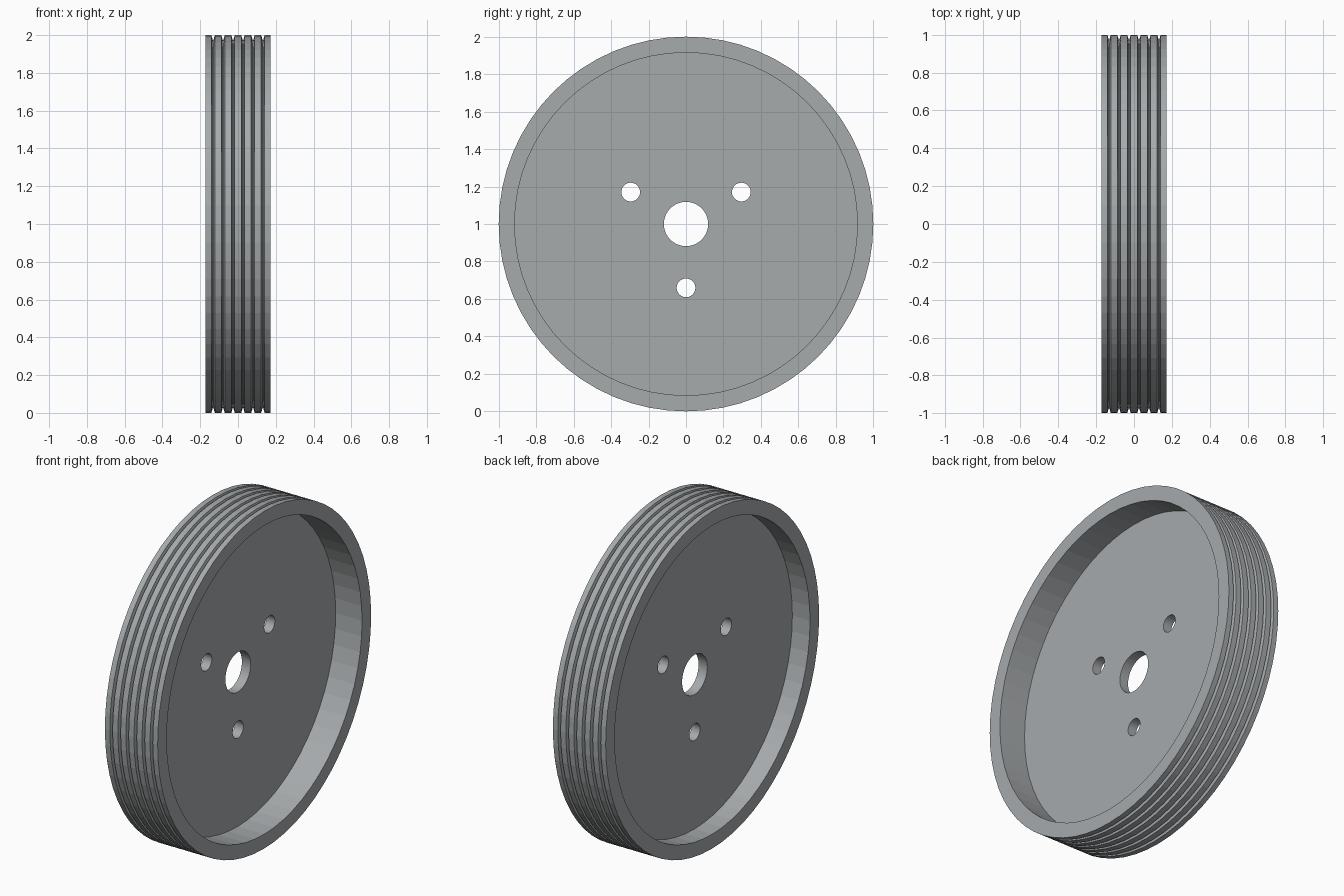
import bpy, bmesh
from math import cos, sin, pi, radians
from mathutils import Matrix

if "Cube" in bpy.data.objects:
    bpy.data.objects.remove(bpy.data.objects["Cube"])

HALF = 0.173            # half width along x
PITCH = 0.0527          # groove spacing
WEB = (-0.057, 0.0)     # web faces along x
SEGS = 64


def new_object(name, bm):
    bmesh.ops.recalc_face_normals(bm, faces=bm.faces)
    mesh = bpy.data.meshes.new(name)
    bm.to_mesh(mesh)
    bm.free()
    obj = bpy.data.objects.new(name, mesh)
    obj.location.z = 1
    bpy.context.collection.objects.link(obj)
    return obj


# dark steel
steel = bpy.data.materials.new("steel")
steel.diffuse_color = (0.385, 0.405, 0.415, 1)
steel.use_nodes = True
steel.node_tree.nodes["Principled BSDF"].inputs["Base Color"].default_value = steel.diffuse_color

# closed (x, radius) profile: grooved rim, recesses, web and centre bore
profile = [(-HALF, 1.0)]
for i in range(6):
    x = (i - 2.5) * PITCH
    profile += [(x - 0.009, 1.0), (x - 0.002, 0.975), (x + 0.002, 0.975), (x + 0.009, 1.0)]
profile += [(HALF, 1.0), (HALF, 0.915), (WEB[1], 0.915), (WEB[1], 0.118),
            (WEB[0], 0.118), (WEB[0], 0.915), (-HALF, 0.915)]

# pulley wheel, revolved around x
bm = bmesh.new()
rings = []
for s in range(SEGS):
    a = 2 * pi * s / SEGS
    rings.append([bm.verts.new((x, r * cos(a), r * sin(a))) for x, r in profile])
n = len(profile)
for s in range(SEGS):
    a, b = rings[s], rings[(s + 1) % SEGS]
    for i in range(n):
        j = (i + 1) % n
        bm.faces.new((a[i], a[j], b[j], b[i]))
wheel = new_object("pulley_wheel", bm)
wheel.data.materials.append(steel)

# three bolt holes through the web
bm = bmesh.new()
for deg in (30, 150, 270):
    a = radians(deg)
    place = Matrix.Translation((-0.03, 0.341 * cos(a), 0.341 * sin(a)))
    bmesh.ops.create_cone(bm, cap_ends=True, segments=32, radius1=0.05, radius2=0.05,
                          depth=0.2, matrix=place @ Matrix.Rotation(pi / 2, 4, 'Y'))
cutter = new_object("bolt_hole_cutter", bm)
cutter.data.materials.append(steel)
cutter.hide_render = True
cutter.display_type = 'WIRE'

cut = wheel.modifiers.new("bolt_holes", 'BOOLEAN')
cut.operation = 'DIFFERENCE'
cut.solver = 'EXACT'
cut.object = cutter
